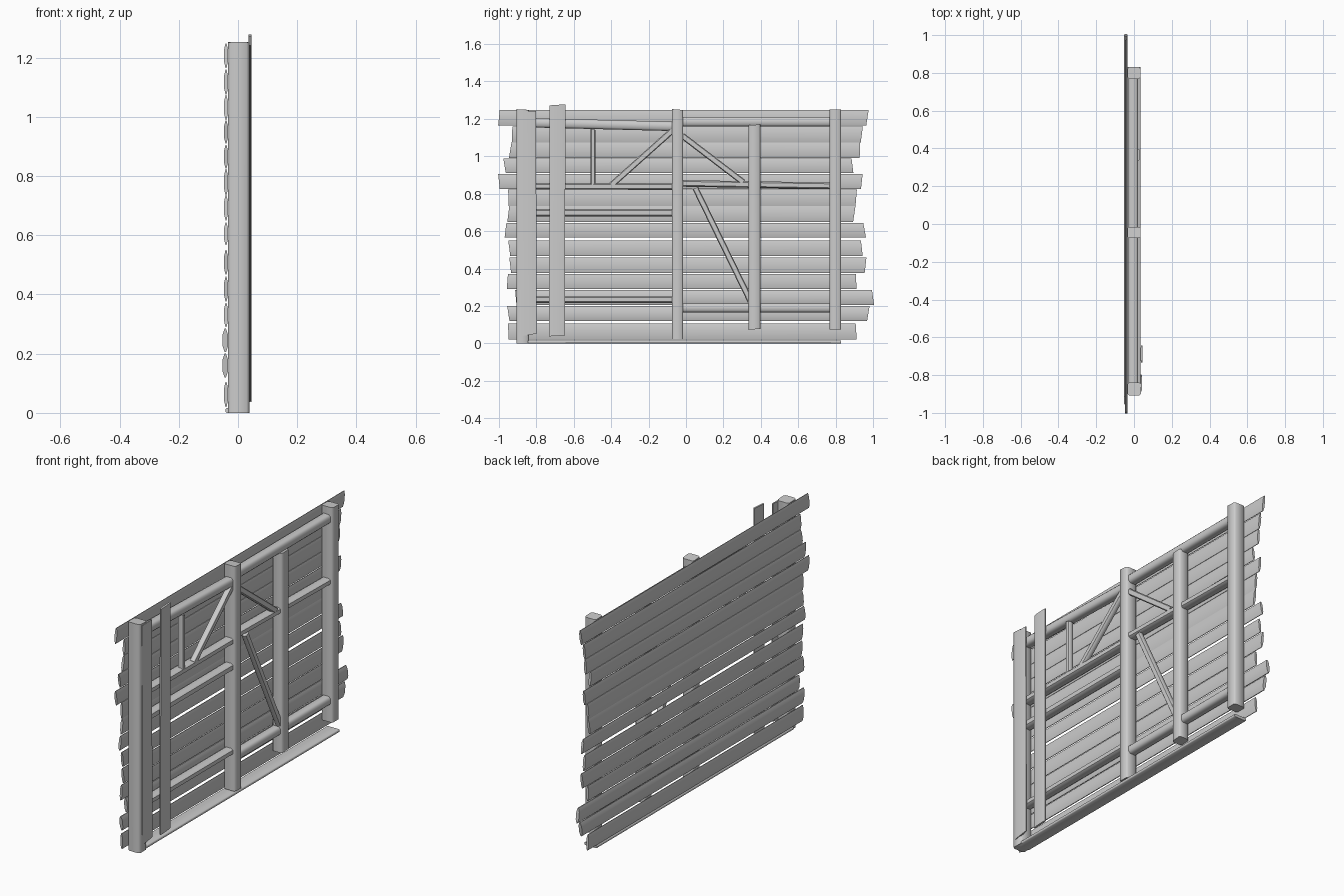
import bpy, bmesh, math, random
from mathutils import Vector

random.seed(4)
if "Cube" in bpy.data.objects:
    bpy.data.objects.remove(bpy.data.objects["Cube"], do_unlink=True)

grey = bpy.data.materials.new("weathered grey")
grey.use_nodes = True
grey.diffuse_color = (0.6, 0.6, 0.6, 1)
grey.node_tree.nodes["Principled BSDF"].inputs["Base Color"].default_value = (0.6, 0.6, 0.6, 1)


def bar(name, start, end, width, x0, x1, flat=0.7, side=0.6, skew=0.0):
    """Worn timber between two (y, z) points, spanning x0..x1 in depth."""
    mid, half = (x0 + x1) / 2, (x1 - x0) / 2
    a, b = Vector((mid, *start)), Vector((mid, *end))
    axis = (b - a).normalized()
    across = axis.cross(Vector((1, 0, 0)))
    depth = Vector((1, 0, 0))
    section = [(1, side), (flat, 1), (-flat, 1), (-1, side),
               (-1, -side), (-flat, -1), (flat, -1), (1, -side)]
    bm = bmesh.new()
    rings = []
    for centre in (a, b):
        slant = random.uniform(-skew, skew)
        rings.append([bm.verts.new(centre + across * u * width / 2 + depth * v * half
                                   + axis * u * slant) for u, v in section])
    n = len(section)
    for i in range(n):
        j = (i + 1) % n
        bm.faces.new((rings[0][i], rings[0][j], rings[1][j], rings[1][i]))
    bm.faces.new(rings[0])
    bm.faces.new(rings[1])
    bmesh.ops.recalc_face_normals(bm, faces=bm.faces)
    mesh = bpy.data.meshes.new(name)
    bm.to_mesh(mesh)
    bm.free()
    mesh.materials.append(grey)
    obj = bpy.data.objects.new(name, mesh)
    bpy.context.collection.objects.link(obj)
    bpy.ops.object.select_all(action='DESELECT')
    obj.select_set(True)
    bpy.context.view_layer.objects.active = obj
    bpy.ops.object.shade_smooth_by_angle(angle=math.radians(50))
    return obj


# Horizontal cladding planks: y start, y end, z bottom, z top
planks = [
    (-1.0, .97, 1.165, 1.248), (-.93, .94, 1.075, 1.16), (-.94, .93, .99, 1.073),
    (-.97, .89, .91, .988), (-1.0, .94, .825, .905), (-.95, .91, .735, .823),
    (-.95, .90, .65, .735), (-.965, .955, .567, .643), (-.945, .94, .467, .55),
    (-.94, .96, .376, .46), (-.955, .91, .29, .372), (-.91, 1.0, .205, .285),
    (-.95, .975, .12, .2), (-.95, .91, .02, .105),
]
for i, (y0, y1, z0, z1) in enumerate(planks):
    z = (z0 + z1) / 2
    out = -0.052 if i in (11, 12) else -0.047
    bar(f"plank_{i + 1}", (y0, z), (y1, z), z1 - z0, out, -0.034,
        flat=0.5, side=0.25, skew=0.008)

# Upright posts: name, y start, y end, z bottom, z top, x back, x front
posts = [
    ("corner_post", -.907, -.84, .0, 1.25, -.034, .038),
    ("middle_post", -.075, -.015, .02, 1.25, -.034, .034),
    ("short_post", .335, .397, .075, 1.168, -.03, .032),
    ("end_post", .768, .83, .075, 1.25, -.034, .034),
]
for name, y0, y1, z0, z1, x0, x1 in posts:
    y = (y0 + y1) / 2
    bar(name, (y, z0), (y, z1), y1 - y0, x0, x1, flat=0.75, side=0.75, skew=0.003)

# Loose upright boards
bar("narrow_board", (-.84, .045), (-.845, 1.242), .085, .034, .042, skew=0.008)
bar("tall_board", (-.69, .04), (-.687, 1.275), .085, .035, .046, skew=0.004)

# Rails between posts: name, start, end, width
rails = [
    ("top_rail_left", (-.85, 1.18), (-.07, 1.16), .05),
    ("top_rail_right", (-.02, 1.185), (.78, 1.185), .05),
    ("middle_rail_left", (-.85, .84), (-.07, .838), .035),
    ("middle_rail_right", (-.02, .855), (.78, .842), .035),
    ("lower_rail_left", (-.85, .697), (-.07, .697), .04),
    ("bottom_rail_left", (-.85, .234), (-.07, .234), .035),
    ("bottom_rail_right", (-.02, .19), (.78, .19), .048),
]
for name, a, b, width in rails:
    bar(name, a, b, width, -.03, .022, flat=0.6, side=0.6)

# Struts and diagonal braces
braces = [
    ("upright_strut", (-.497, .85), (-.497, 1.145), .026),
    ("left_brace", (-.4, .845), (-.07, 1.14), .032),
    ("upper_right_brace", (-.02, 1.11), (.305, .862), .032),
    ("lower_right_brace", (.05, .83), (.345, .225), .032),
]
for name, a, b, width in braces:
    bar(name, a, b, width, -.008, .022, skew=0.006)

# Ground sill
bar("sill", (-.87, .008), (.83, .008), .016, -.042, .034, flat=0.6, side=0.9)
